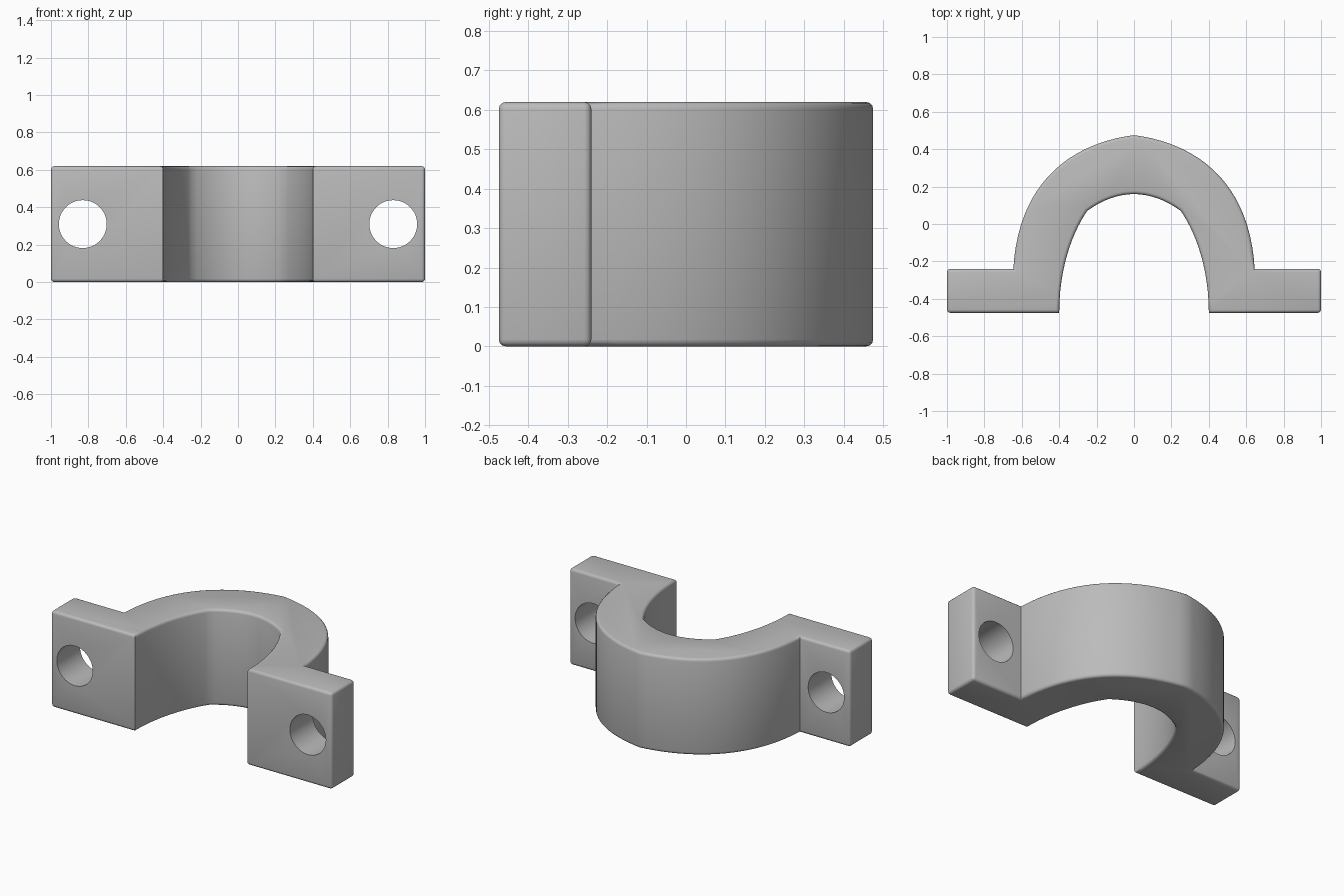
import bpy
import bmesh
import math
from mathutils import Vector
from mathutils.geometry import interpolate_bezier

if "Cube" in bpy.data.objects:
    bpy.data.objects.remove(bpy.data.objects["Cube"])

HEIGHT = 0.62
FRONT, EAR_BACK = -0.475, -0.24
HOLE_X, HOLE_RADIUS = 0.83, 0.128
ROUNDING = 0.018

metal = bpy.data.materials.new("grey metal")
metal.use_nodes = True
grey = (0.5, 0.5, 0.5, 1)
metal.diffuse_color = grey
metal.node_tree.nodes["Principled BSDF"].inputs["Base Color"].default_value = grey


def curve(a, b, c, d, count):
    return [p.to_2d() for p in interpolate_bezier(*(Vector((*q, 0)) for q in (a, b, c, d)), count)]


# Half outline: bore, from its crown to the front, then ear and outer arch
bore = curve((0, 0.16), (0.08, 0.16), (0.17, 0.13), (0.25, 0.07), 9)
bore += curve((0.25, 0.07), (0.32, -0.03), (0.40, -0.22), (0.40, FRONT), 14)[1:]
ear = [Vector((1, FRONT)), Vector((1, EAR_BACK))]
arch = curve((0.645, EAR_BACK), (0.62, 0.21), (0.35, 0.43), (0, 0.475), 22)
half = bore + ear + arch
outline = half + [Vector((-p.x, p.y)) for p in reversed(half[1:-1])]

# Extrude the mirrored outline into a solid
bm = bmesh.new()
base = bm.faces.new([bm.verts.new((p.x, p.y, 0)) for p in outline])
top = bmesh.ops.extrude_face_region(bm, geom=[base], use_keep_orig=True)
bmesh.ops.translate(bm, vec=(0, 0, HEIGHT),
                    verts=[v for v in top["geom"] if isinstance(v, bmesh.types.BMVert)])
bmesh.ops.recalc_face_normals(bm, faces=bm.faces)


# Round the rims and the outer corners of the ears
def is_rounded(edge):
    a, b = (v.co for v in edge.verts)
    return abs(a.z - b.z) < 0.001 or min(abs(a.x), abs(b.x)) > 0.99


bmesh.ops.bevel(bm, geom=[e for e in bm.edges if is_rounded(e)], offset=ROUNDING,
                offset_type='OFFSET', segments=3, profile=0.5, affect='EDGES', clamp_overlap=False)
mesh = bpy.data.meshes.new("clamp_half")
bm.to_mesh(mesh)
bm.free()
mesh.materials.append(metal)
clamp = bpy.data.objects.new("clamp_half", mesh)
bpy.context.collection.objects.link(clamp)

# Bolt hole through each ear
for name, side in (("left", 1), ("right", -1)):
    bpy.ops.mesh.primitive_cylinder_add(
        vertices=48, radius=HOLE_RADIUS, depth=1, rotation=(math.pi / 2, 0, 0),
        location=(side * HOLE_X, EAR_BACK, HEIGHT / 2))
    cutter = bpy.context.object
    cutter.name = name + "_hole_cutter"
    cutter.hide_render = True
    cutter.data.materials.append(metal)
    cut = clamp.modifiers.new(name + "_hole", 'BOOLEAN')
    cut.operation = 'DIFFERENCE'
    cut.solver = 'EXACT'
    cut.object = cutter
    bpy.context.view_layer.objects.active = clamp
    bpy.ops.object.modifier_apply(modifier=cut.name)
    bpy.data.objects.remove(cutter)

bpy.ops.object.select_all(action='DESELECT')
clamp.select_set(True)
bpy.context.view_layer.objects.active = clamp
bpy.ops.object.shade_smooth_by_angle(angle=math.radians(35))
